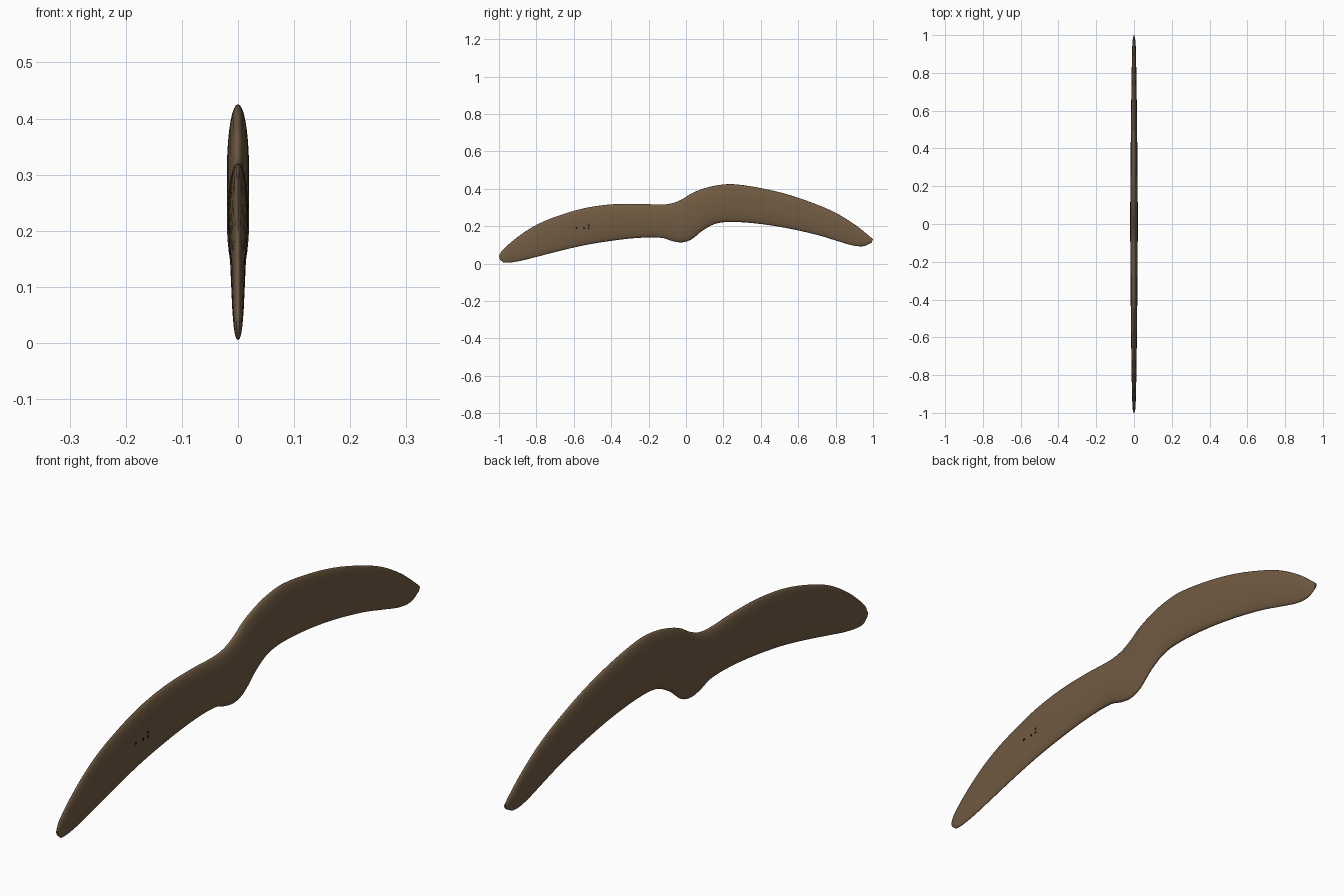
import bpy, math
from mathutils import Vector

if "Cube" in bpy.data.objects:
    bpy.data.objects.remove(bpy.data.objects["Cube"])


def material(name, rgb):
    m = bpy.data.materials.new(name)
    m.diffuse_color = (*rgb, 1)
    m.use_nodes = True
    m.node_tree.nodes["Principled BSDF"].inputs["Base Color"].default_value = m.diffuse_color
    return m


wood = material("brown wood", (0.165, 0.105, 0.055))
dark = material("dark pit", (0.012, 0.009, 0.007))

# stations along the blade: top edge y,z, bottom edge y,z, half thickness
ST = [
    (-1.0, .040, -.995, .022, .003), (-.985, .068, -.975, .006, .007),
    (-.90, .143, -.90, .012, .0105), (-.80, .207, -.80, .036, .0125),
    (-.70, .250, -.70, .062, .014), (-.55, .295, -.55, .097, .016),
    (-.40, .317, -.40, .122, .0175), (-.25, .320, -.25, .138, .0185),
    (-.13, .316, -.13, .138, .0195), (-.07, .324, -.07, .120, .020),
    (-.02, .345, -.02, .114, .020), (.03, .376, .03, .130, .020),
    (.09, .400, .09, .178, .020), (.16, .418, .16, .214, .0195),
    (.25, .425, .25, .223, .0185), (.40, .404, .40, .212, .0175),
    (.55, .368, .55, .188, .016), (.70, .316, .70, .154, .014),
    (.80, .272, .80, .124, .0125), (.90, .211, .89, .098, .0105),
    (.975, .152, .955, .094, .008), (1.0, .130, .993, .113, .003),
]


def spline(p, steps):
    # Catmull-Rom through all stations, scaled by spacing along y
    n = len(p)
    tan = []
    for i in range(n):
        a, b = max(i - 1, 0), min(i + 1, n - 1)
        d = p[b][0] - p[a][0]
        tan.append([(p[b][k] - p[a][k]) / d for k in range(5)])
    out = []
    for i in range(n - 1):
        h = p[i + 1][0] - p[i][0]
        for s in range(steps):
            t = s / steps
            h0, h1 = 2*t**3 - 3*t**2 + 1, -2*t**3 + 3*t**2
            g0, g1 = t**3 - 2*t**2 + t, t**3 - t**2
            out.append([h0*p[i][k] + h1*p[i+1][k] + h*(g0*tan[i][k] + g1*tan[i+1][k])
                        for k in range(5)])
    return out + [list(p[-1])]


# blade: lens-shaped sections lofted along the wavy outline
N = 32
rings = spline(ST, 5)
verts, faces = [], []
for ty, tz, by, bz, th in rings:
    top, bot = Vector((0, ty, tz)), Vector((0, by, bz))
    for j in range(N):
        a = 2 * math.pi * j / N
        v = (top + bot) / 2 + (top - bot) / 2 * math.cos(a)
        verts.append((th * math.sin(a), v.y, v.z))
for i in range(len(rings) - 1):
    for j in range(N):
        k = (j + 1) % N
        faces.append((i*N + j, i*N + k, (i+1)*N + k, (i+1)*N + j))
faces.append(tuple(reversed(range(N))))
faces.append(tuple((len(rings) - 1) * N + j for j in range(N)))
me = bpy.data.meshes.new("blade")
me.from_pydata(verts, [], faces)
me.materials.append(wood)
blade = bpy.data.objects.new("blade", me)
bpy.context.collection.objects.link(blade)
bpy.context.view_layer.objects.active = blade
blade.select_set(True)
bpy.ops.object.mode_set(mode='EDIT')
bpy.ops.mesh.select_all(action='SELECT')
bpy.ops.mesh.normals_make_consistent(inside=False)
bpy.ops.object.mode_set(mode='OBJECT')
bpy.ops.object.shade_smooth_by_angle(angle=math.radians(60))

# tiny dark pits on the right face
for y, z in [(-.585, .19), (-.545, .19), (-.52, .19), (-.52, .205)]:
    bpy.ops.mesh.primitive_cylinder_add(vertices=10, radius=.0055, depth=.004,
                                        location=(.0145, y, z),
                                        rotation=(0, math.pi / 2, 0))
    o = bpy.context.object
    o.name = "surface_pit"
    o.data.materials.append(dark)
